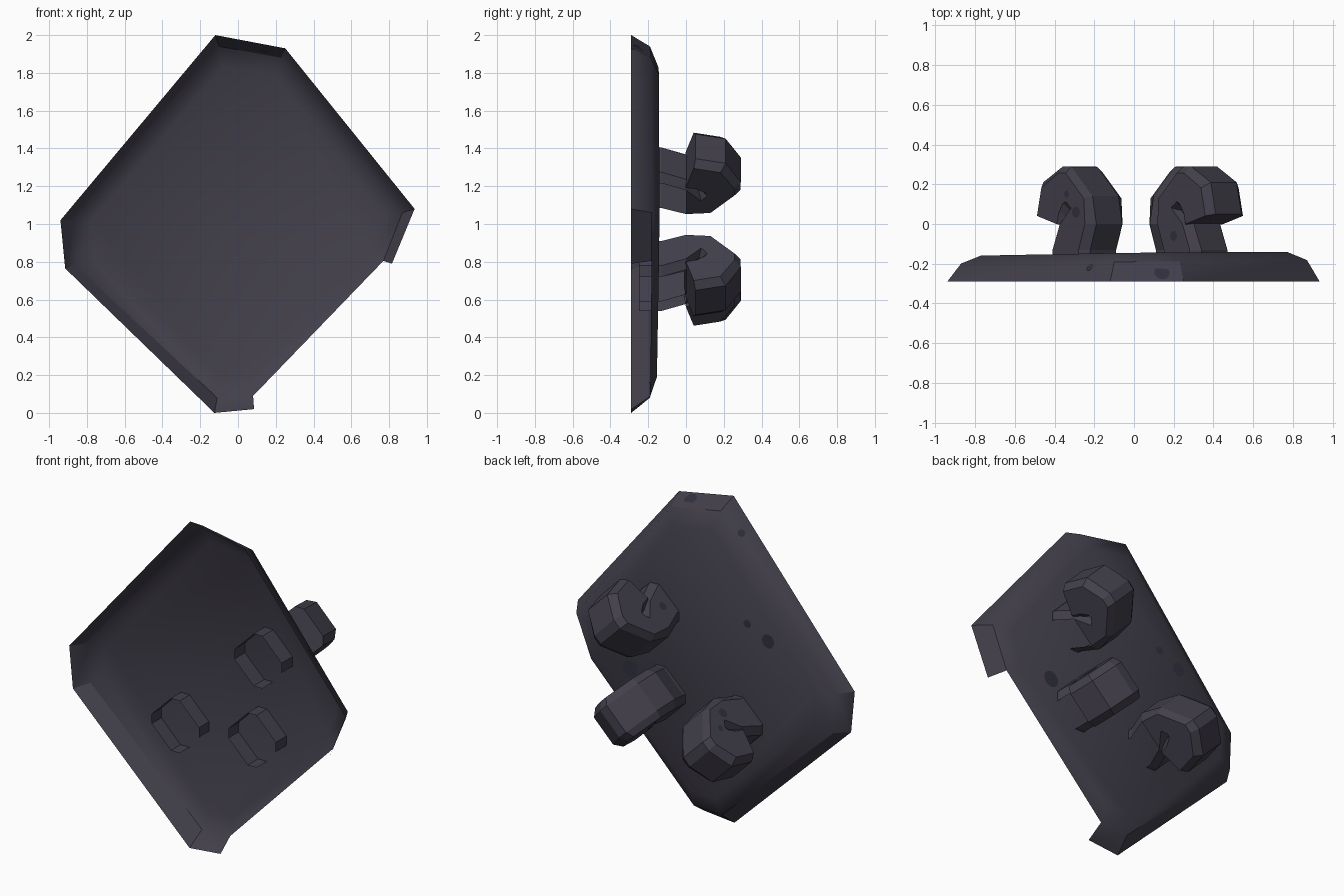
import bpy, bmesh, math
from mathutils import Vector

if "Cube" in bpy.data.objects:
    bpy.data.objects.remove(bpy.data.objects["Cube"])

dark = bpy.data.materials.new("dark_metal")
dark.diffuse_color = (0.055, 0.05, 0.07, 1)
dark.use_nodes = True
dark.node_tree.nodes["Principled BSDF"].inputs["Base Color"].default_value = dark.diffuse_color
pit = bpy.data.materials.new("pit_dark")
pit.diffuse_color = (0.03, 0.03, 0.05, 1)
pit.use_nodes = True
pit.node_tree.nodes["Principled BSDF"].inputs["Base Color"].default_value = pit.diffuse_color


def make(name, bm, mat, angle=None):
    me = bpy.data.meshes.new(name)
    bm.to_mesh(me)
    bm.free()
    ob = bpy.data.objects.new(name, me)
    bpy.context.collection.objects.link(ob)
    me.materials.append(mat)
    if angle:
        bpy.ops.object.select_all(action='DESELECT')
        ob.select_set(True)
        bpy.context.view_layer.objects.active = ob
        bpy.ops.object.shade_smooth_by_angle(angle=math.radians(angle))
    return ob


def bridge(bm, a, b, skip=()):
    n = len(a)
    for i in range(n):
        if i not in skip:
            j = (i + 1) % n
            bm.faces.new((a[i], a[j], b[j], b[i]))


# Dished plate: outer rim, mid ring and flat back (front is open)
outer = [(-.12, 2), (.25, 1.93), (.935, 1.08), (.815, .79),
         (.085, .02), (-.125, 0), (-.915, .765), (-.94, 1.02)]
mid = [(-.10, 1.94), (.23, 1.88), (.87, 1.06), (.77, .805),
       (.08, .09), (-.11, .08), (-.86, .78), (-.87, 1.02)]
inner = [(-.08, 1.83), (.20, 1.79), (.77, 1.05), (.71, .84),
         (.07, .19), (-.09, .19), (-.76, .81), (-.77, 1.02)]


def back_y(x, z):
    return -.15 + .012 * x + .006 * (z - 1)


bm = bmesh.new()
r0 = [bm.verts.new((x, -.29, z)) for x, z in outer]
r1 = [bm.verts.new((x, -.19 + .01 * x, z)) for x, z in mid]
r2 = [bm.verts.new((x, back_y(x, z), z)) for x, z in inner]
bridge(bm, r0, r1, skip=(3,))   # lower right rim is missing
bridge(bm, r1, r2)
bm.faces.new(r2)
bmesh.ops.recalc_face_normals(bm, faces=bm.faces)
if r2[0].link_faces[-1].normal.y < 0:
    bmesh.ops.reverse_faces(bm, faces=bm.faces)
make("plate", bm, dark, 35)

# Hook profile: (outer d, outer y, inner d, inner y), d is the bend direction
hook_rings = [(-.134, -.25, .134, -.25), (-.134, -.13, .134, -.13),
              (-.178, 0, .08, 0), (-.15, .14, -.02, .07),
              (0, .288, 0, .08), (.06, .29, .01, .07),
              (.20, .21, .02, .03), (.235, .05, .03, -.01)]
section = [(1, -.092), (1, .092), (.69, .134), (-.69, .134),
           (-1, .092), (-1, -.092), (-.69, -.134), (.69, -.134)]
S = math.sqrt(.5)


def hook(name, cx, cz, sx, sz):
    d, p, y = Vector((sx * S, 0, sz * S)), Vector((-sz * S, 0, sx * S)), Vector((0, 1, 0))
    c = Vector((cx, 0, cz))
    bm = bmesh.new()
    rings = []
    for od, oy, idd, iy in hook_rings:
        o, i = d * od + y * oy, d * idd + y * iy
        rings.append([bm.verts.new(c + (o + i) / 2 + (o - i) / 2 * f + p * w)
                      for f, w in section])
    for a, b in zip(rings, rings[1:]):
        bridge(bm, a, b)
    bm.faces.new(rings[-1])
    bmesh.ops.recalc_face_normals(bm, faces=bm.faces)
    # open side of the stem, facing the missing rim
    gap = [f for f in bm.faces if f.calc_center_median().y < .04
           and f.normal.dot(Vector((S, 0, -S))) > .88]
    bmesh.ops.delete(bm, geom=gap, context='FACES')
    make(name, bm, dark)


hook("upper_right_hook", .31, 1.245, 1, 1)
hook("lower_right_hook", .27, .75, 1, -1)
hook("lower_left_hook", -.25, .70, -1, -1)

# Small round pits on the plate and hooks
pits = [((-.45, back_y(-.45, 1.25), 1.25), (0, 1, 0), .042),
        ((-.31, back_y(-.31, 1.32), 1.32), (0, 1, 0), .025),
        ((.48, back_y(.48, .84), .84), (0, 1, 0), .05),
        ((.14, -.245, 1.925), (.16, .5, .84), .04),
        ((-.22, -.22, 1.825), (-.64, .55, .53), .022)]
for cx, cz, dd, yy, s, r in [(-.25, .70, -.077, .06, -1, .028),
                             (-.25, .70, -.01, .15, -1, .018),
                             (.31, 1.245, -.02, -.06, 1, .025)]:
    pits.append(((cx + S * (s * dd - .134), yy, cz + S * (s * dd + .134)), (-1, 0, 1), r))
for k, (pos, nrm, r) in enumerate(pits):
    n = Vector(nrm).normalized()
    bm = bmesh.new()
    bmesh.ops.create_circle(bm, cap_ends=True, segments=12, radius=r)
    ob = make(f"pit_{k + 1}", bm, pit)
    ob.rotation_euler = n.to_track_quat('Z', 'Y').to_euler()
    ob.location = Vector(pos) + n * .003
